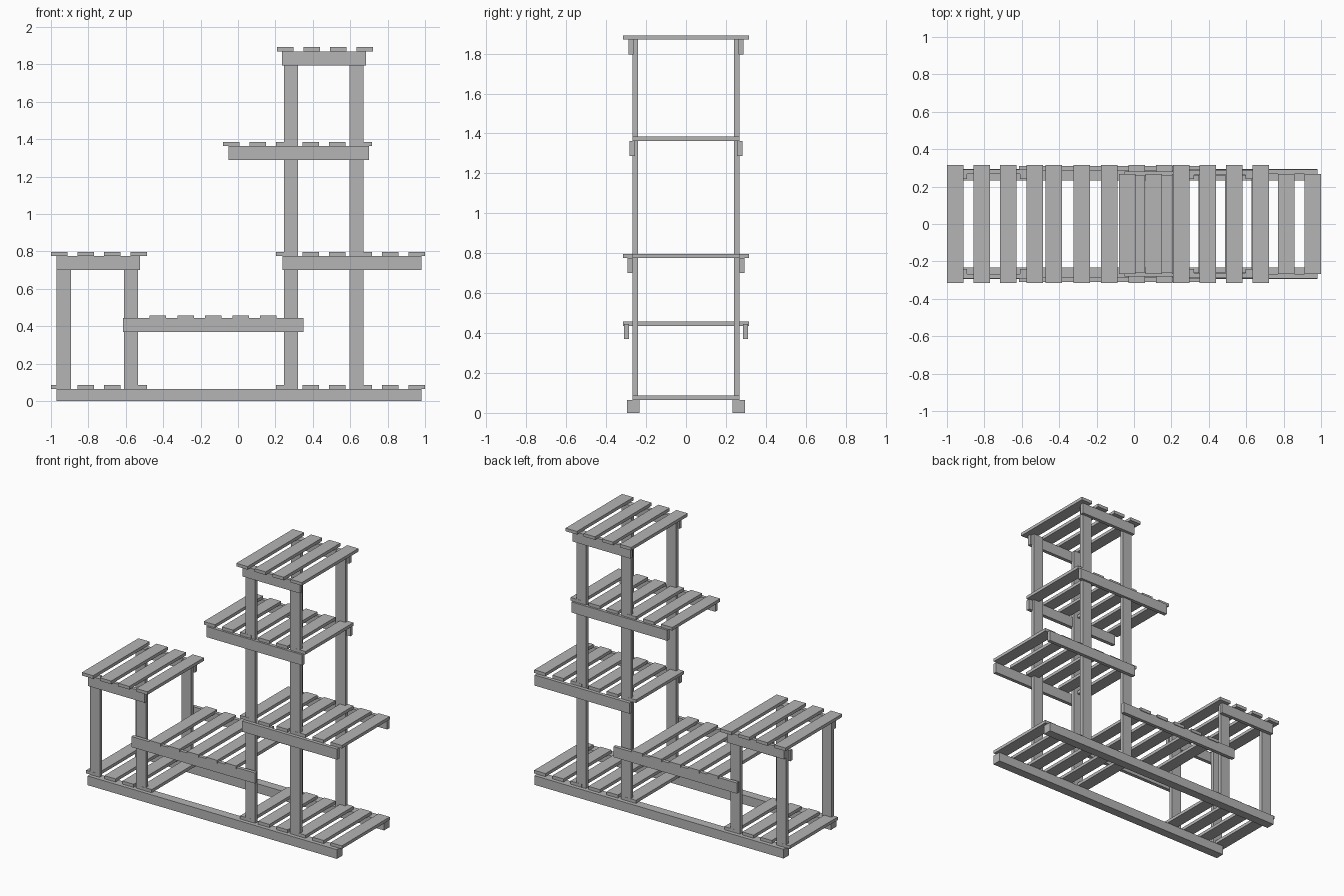
import bpy
import bmesh
from mathutils import Matrix, Vector

cube = bpy.data.objects.get("Cube")
if cube:
    bpy.data.objects.remove(cube, do_unlink=True)

# One plain grey for the whole stand
grey = bpy.data.materials.new("plain_grey")
grey.use_nodes = True
colour = (0.46, 0.46, 0.46, 1)
grey.diffuse_color = colour
grey.node_tree.nodes["Principled BSDF"].inputs["Base Color"].default_value = colour

SLAT_WIDTH = 0.088
SLAT_THICK = 0.022
SLAT_PITCH = 0.1415


def box(name, x, y, z):
    """Square-edged board from (min, max) pairs on each axis."""
    low, high = (Vector(corner) for corner in zip(x, y, z))
    place = Matrix.Translation((low + high) / 2) @ Matrix.Diagonal((high - low).to_4d())
    mesh = bpy.data.meshes.new(name)
    bm = bmesh.new()
    bmesh.ops.create_cube(bm, size=1, matrix=place)
    bm.to_mesh(mesh)
    bm.free()
    mesh.materials.append(grey)
    obj = bpy.data.objects.new(name, mesh)
    bpy.context.collection.objects.link(obj)


def pair(name, x, y, z):
    """The same board at the front and the back."""
    box("front_" + name, x, (-y[1], -y[0]), z)
    box("back_" + name, x, y, z)


def slats(name, start, count, half_depth, z, pitch=SLAT_PITCH):
    for i in range(count):
        left = start + i * pitch
        box(f"{name}_slat_{i + 1}", (left, left + SLAT_WIDTH),
            (-half_depth, half_depth), (z, z + SLAT_THICK))


# Base frame with slats under each tower
pair("base_rail", (-0.97, 0.98), (0.232, 0.295), (0, 0.065))
slats("base_right", -1.0, 4, 0.268, 0.065)
slats("base_left", 0.204, 6, 0.268, 0.065)

# Upright posts of the low and tall towers
for name, left, top in (("low_outer", -0.97, 0.775), ("low_inner", -0.61, 0.775),
                        ("tall_inner", 0.245, 1.87), ("tall_outer", 0.595, 1.87)):
    pair(name + "_post", (left, left + 0.076), (0.24, 0.267), (0.065, top))

# Low tower shelf
pair("low_shelf_rail", (-0.97, -0.525), (0.267, 0.292), (0.70, 0.775))
slats("low_shelf", -1.0, 4, 0.316, 0.775)

# Bridge shelf between the towers, slats let into the rails
pair("bridge_rail", (-0.615, 0.35), (0.286, 0.311), (0.37, 0.445))
slats("bridge", -0.472, 5, 0.316, 0.436, 0.1475)

# Tall tower shelves
pair("lower_shelf_rail", (0.237, 0.98), (0.267, 0.292), (0.70, 0.775))
slats("lower_shelf", 0.204, 6, 0.268, 0.775)
pair("middle_shelf_rail", (-0.05, 0.70), (0.256, 0.282), (1.288, 1.363))
slats("middle_shelf", -0.08, 6, 0.268, 1.363)
pair("top_shelf_rail", (0.235, 0.685), (0.262, 0.287), (1.795, 1.87))
slats("top_shelf", 0.208, 4, 0.316, 1.87)
